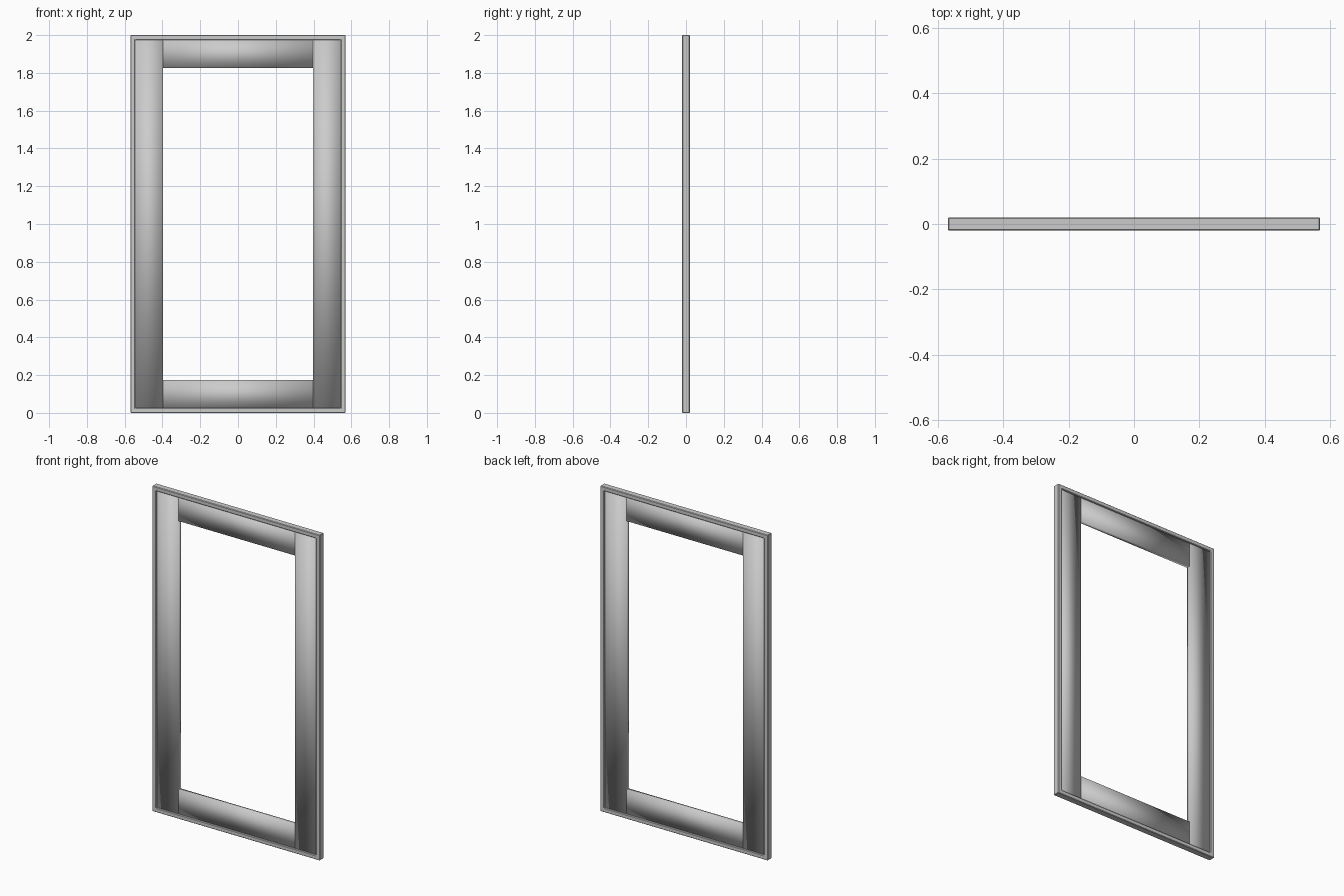
import bpy, bmesh

if "Cube" in bpy.data.objects:
    bpy.data.objects.remove(bpy.data.objects["Cube"])

W, H, D = 0.57, 2.0, 0.02      # half width, height, half depth of the rim
RIM = 0.026                    # rim face width
BOARD = 0.148                  # stile and rail width
T = 0.011                      # half thickness of the boards


def finish(name, bm, bevel=0.0):
    bmesh.ops.recalc_face_normals(bm, faces=bm.faces)
    mesh = bpy.data.meshes.new(name)
    bm.to_mesh(mesh)
    bm.free()
    obj = bpy.data.objects.new(name, mesh)
    bpy.context.collection.objects.link(obj)
    if bevel:
        mod = obj.modifiers.new("edge_bevel", "BEVEL")
        mod.width = bevel
        mod.segments = 1
    return obj


def board(name, x0, x1, z0, z1):
    bm = bmesh.new()
    bmesh.ops.create_cube(bm, size=1)
    for v in bm.verts:
        v.co = ((x0 + x1) / 2 + v.co.x * (x1 - x0), v.co.y * 2 * T,
                (z0 + z1) / 2 + v.co.z * (z1 - z0))
    for f in bm.faces:
        f.smooth = True
    return finish(name, bm)


# Outer rim: a rectangular section swept around the opening
bm = bmesh.new()
loops = []
for inset, y in ((0, -D), (0, D), (RIM, D), (RIM, -D)):
    x, lo, hi = W - inset, inset, H - inset
    loops.append([bm.verts.new(p) for p in
                  ((-x, y, lo), (x, y, lo), (x, y, hi), (-x, y, hi))])
for i in range(4):
    a, b = loops[i], loops[(i + 1) % 4]
    for j in range(4):
        k = (j + 1) % 4
        bm.faces.new((a[j], a[k], b[k], b[j]))
finish("outer_rim", bm, 0.003)

# Full-height stiles on both sides, recessed inside the rim
outer = W - RIM
inner = outer - BOARD
board("left_stile", -outer, -inner, RIM, H - RIM)
board("right_stile", inner, outer, RIM, H - RIM)

# Rails between the stiles
board("bottom_rail", -inner, inner, RIM, RIM + BOARD)
board("top_rail", -inner, inner, H - RIM - BOARD, H - RIM)
